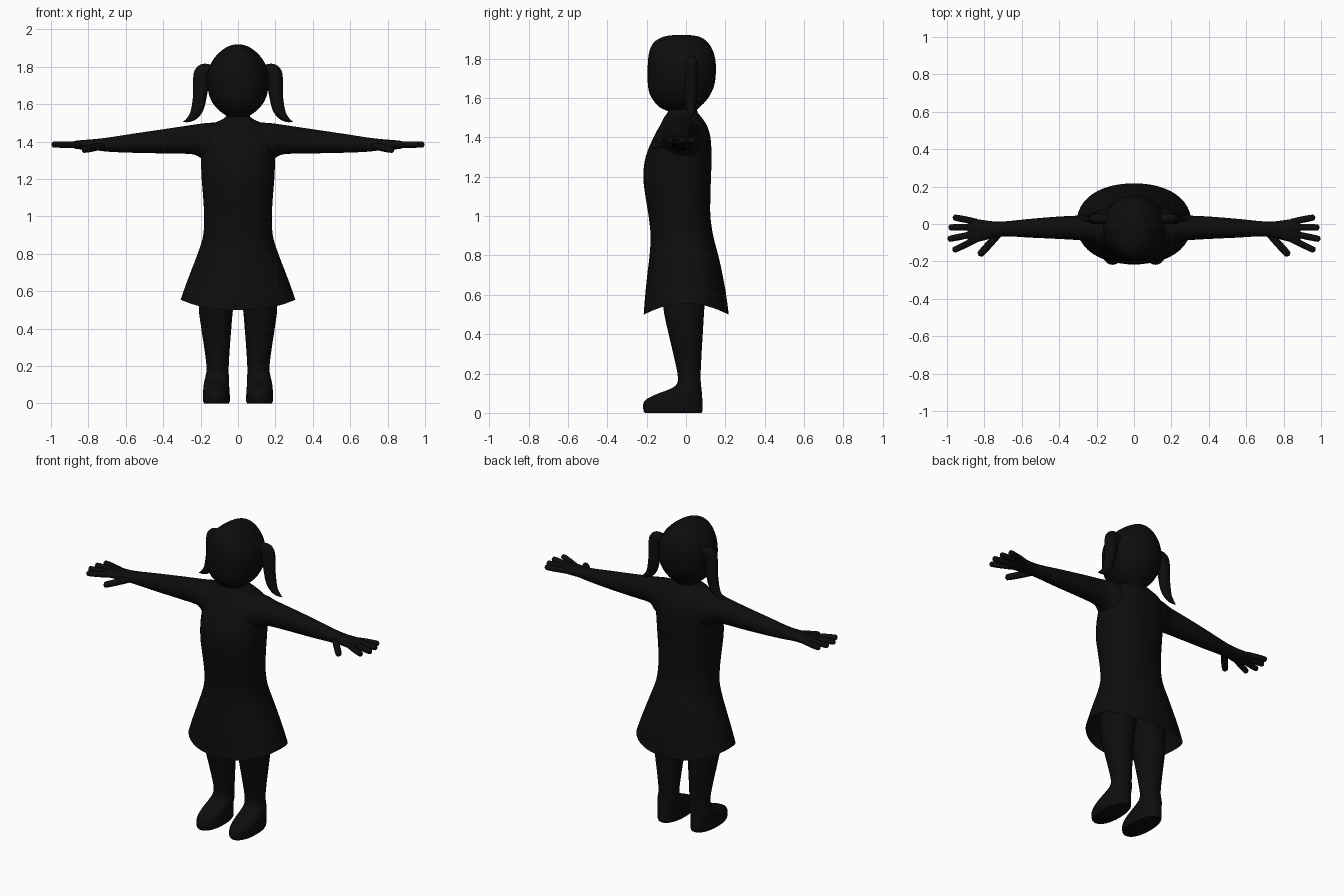
import bpy, bmesh, math
from mathutils import Vector

black = bpy.data.materials.new("near black")
black.diffuse_color = (0.004, 0.004, 0.004, 1)


def smooth_rows(rows, steps):
    """Catmull-Rom resampling of rows of numbers."""
    out = []
    for i in range(len(rows) - 1):
        p = [rows[max(i - 1, 0)], rows[i], rows[i + 1], rows[min(i + 2, len(rows) - 1)]]
        for s in range(steps):
            t = s / steps
            out.append([0.5 * (2 * b + (c - a) * t + (2 * a - 5 * b + 4 * c - d) * t * t
                               + (3 * b - a - 3 * c + d) * t ** 3) for a, b, c, d in zip(*p)])
    out.append(list(rows[-1]))
    return out


def loft(name, rows, ref, axis=None, n=32, power=2.0, steps=4, caps=(True, True),
         mirror=False, edit=None):
    """Skin rings (x, y, z, half width, half size along ref)."""
    rows = smooth_rows(rows, steps)
    ref = Vector(ref)
    bm = bmesh.new()
    rings = []
    for i, (x, y, z, a, b) in enumerate(rows):
        t = Vector(axis) if axis else (Vector(rows[min(i + 1, len(rows) - 1)][:3])
                                       - Vector(rows[max(i - 1, 0)][:3])).normalized()
        u = ref.cross(t).normalized()
        ring = []
        for k in range(n):
            c, s = math.cos(math.tau * k / n), math.sin(math.tau * k / n)
            cu = math.copysign(abs(c) ** (2 / power), c) * max(a, 0.0008)
            sv = math.copysign(abs(s) ** (2 / power), s) * max(b, 0.0008)
            co = Vector((x, y, z)) + u * cu + ref * sv
            ring.append(bm.verts.new(edit(co, a) if edit else co))
        rings.append(ring)
    for r, q in zip(rings, rings[1:]):
        for k in range(n):
            bm.faces.new((r[k], r[(k + 1) % n], q[(k + 1) % n], q[k]))
    if caps[0]:
        bm.faces.new(rings[0][::-1])
    if caps[1]:
        bm.faces.new(rings[-1])
    bmesh.ops.recalc_face_normals(bm, faces=bm.faces)
    me = bpy.data.meshes.new(name)
    bm.to_mesh(me)
    bm.free()
    ob = bpy.data.objects.new(name, me)
    bpy.context.collection.objects.link(ob)
    me.materials.append(black)
    if mirror:
        ob.modifiers.new("both sides", 'MIRROR')
    bpy.ops.object.select_all(action='DESELECT')
    ob.select_set(True)
    bpy.context.view_layer.objects.active = ob
    bpy.ops.object.shade_smooth_by_angle(angle=math.radians(50))
    return ob


def upright(spec, x=None):
    """Rows for vertical parts from (z, half width, front y, back y)."""
    return [(0, (f + b) / 2, z, w, (b - f) / 2) for z, w, f, b in spec]


# dress and neck, with the hem lifted at the sides
def lift_hem(co, half):
    w = max(0, (0.85 - co.z) / 0.35)
    co.z += 0.055 * w * abs(co.x / half) ** 2.5
    return co


loft("dress", upright([
    (0.50, 0.307, -0.215, 0.217), (0.60, 0.277, -0.207, 0.204), (0.70, 0.245, -0.197, 0.186),
    (0.80, 0.213, -0.185, 0.164), (0.90, 0.186, -0.180, 0.138), (1.00, 0.181, -0.190, 0.124),
    (1.10, 0.186, -0.206, 0.124), (1.20, 0.194, -0.217, 0.127), (1.30, 0.198, -0.205, 0.130),
    (1.40, 0.198, -0.165, 0.124), (1.46, 0.185, -0.132, 0.106), (1.50, 0.125, -0.112, 0.080),
    (1.53, 0.068, -0.092, 0.058), (1.58, 0.060, -0.085, 0.052)]),
    (0, 1, 0), (0, 0, 1), n=48, power=2.2, caps=(False, True), edit=lift_hem)

# head
loft("head", upright([
    (1.530, 0.045, -0.085, 0.045), (1.550, 0.080, -0.130, 0.065), (1.580, 0.115, -0.160, 0.097),
    (1.620, 0.143, -0.184, 0.125), (1.670, 0.159, -0.194, 0.145), (1.740, 0.164, -0.195, 0.152),
    (1.800, 0.153, -0.192, 0.148), (1.850, 0.124, -0.182, 0.132), (1.885, 0.090, -0.160, 0.107),
    (1.908, 0.055, -0.122, 0.075), (1.918, 0.024, -0.075, 0.030), (1.920, 0.0, -0.02, -0.02)]),
    (0, 1, 0), (0, 0, 1), n=40, power=2.15)

# pigtails
loft("pigtail", [
    (0.130, 0.028, 1.765, 0.030, 0.026), (0.165, 0.028, 1.780, 0.036, 0.028),
    (0.190, 0.028, 1.765, 0.045, 0.030), (0.198, 0.028, 1.710, 0.042, 0.031),
    (0.203, 0.028, 1.650, 0.037, 0.030), (0.216, 0.027, 1.580, 0.033, 0.026),
    (0.238, 0.026, 1.538, 0.024, 0.019), (0.268, 0.026, 1.515, 0.012, 0.011),
    (0.295, 0.026, 1.505, 0.0, 0.0)], (0, 1, 0), n=20, mirror=True)

# arms and palms, from (x, y low, y high, z low, z high)
arm = [(0.08, -0.125, 0.085, 1.25, 1.505), (0.17, -0.120, 0.080, 1.285, 1.499),
       (0.21, -0.107, 0.065, 1.320, 1.494), (0.26, -0.090, 0.048, 1.334, 1.487),
       (0.40, -0.080, 0.040, 1.337, 1.466), (0.55, -0.073, 0.028, 1.340, 1.444),
       (0.68, -0.066, 0.015, 1.345, 1.424), (0.75, -0.075, 0.014, 1.352, 1.415),
       (0.82, -0.092, 0.023, 1.357, 1.409), (0.87, -0.102, 0.030, 1.362, 1.404),
       (0.89, -0.092, 0.026, 1.372, 1.394)]
loft("arm", [(x, (a + b) / 2, (c + d) / 2, (b - a) / 2, (d - c) / 2) for x, a, b, c, d in arm],
     (0, 0, 1), (1, 0, 0), n=28, power=2.1, mirror=True)


# fingers and thumb
def finger(name, p, q, r):
    p, q = Vector(p), Vector(q)
    d = (q - p).normalized()
    stops = [(p, r * 0.9), (p.lerp(q, 0.5), r), (q - d * r, r * 0.93),
             (q - d * r * 0.35, r * 0.7), (q, 0)]
    loft(name, [(*c, s, s) for c, s in stops], (0, 0, 1), tuple(d), n=14, mirror=True)


for name, base, tip in [
        ("little_finger", (0.84, 0.012), (0.970, 0.037)), ("ring_finger", (0.84, -0.018), (0.993, -0.018)),
        ("middle_finger", (0.84, -0.050), (0.998, -0.082)), ("index_finger", (0.82, -0.072), (0.970, -0.143))]:
    finger(name, (*base, 1.384), (*tip, 1.384), 0.0175)
finger("thumb", (0.72, -0.050, 1.378), (0.830, -0.170, 1.356), 0.020)

# legs with feet, from (z, inner x, outer x, front y, back y)
leg = [(0.0, 0.050, 0.180, -0.208, 0.078), (0.012, 0.044, 0.186, -0.216, 0.084),
       (0.045, 0.044, 0.187, -0.217, 0.084), (0.070, 0.046, 0.186, -0.200, 0.083),
       (0.095, 0.047, 0.184, -0.150, 0.081), (0.120, 0.048, 0.180, -0.085, 0.079),
       (0.145, 0.049, 0.174, -0.048, 0.076), (0.190, 0.050, 0.168, -0.042, 0.074),
       (0.280, 0.045, 0.178, -0.060, 0.078), (0.400, 0.036, 0.196, -0.088, 0.085),
       (0.500, 0.027, 0.209, -0.110, 0.091), (0.600, 0.010, 0.205, -0.122, 0.098),
       (0.750, 0.005, 0.190, -0.130, 0.105)]
loft("leg", [((a + b) / 2, (f + k) / 2, z, (b - a) / 2, (k - f) / 2) for z, a, b, f, k in leg],
     (0, 1, 0), (0, 0, 1), n=32, power=2.2, mirror=True)
